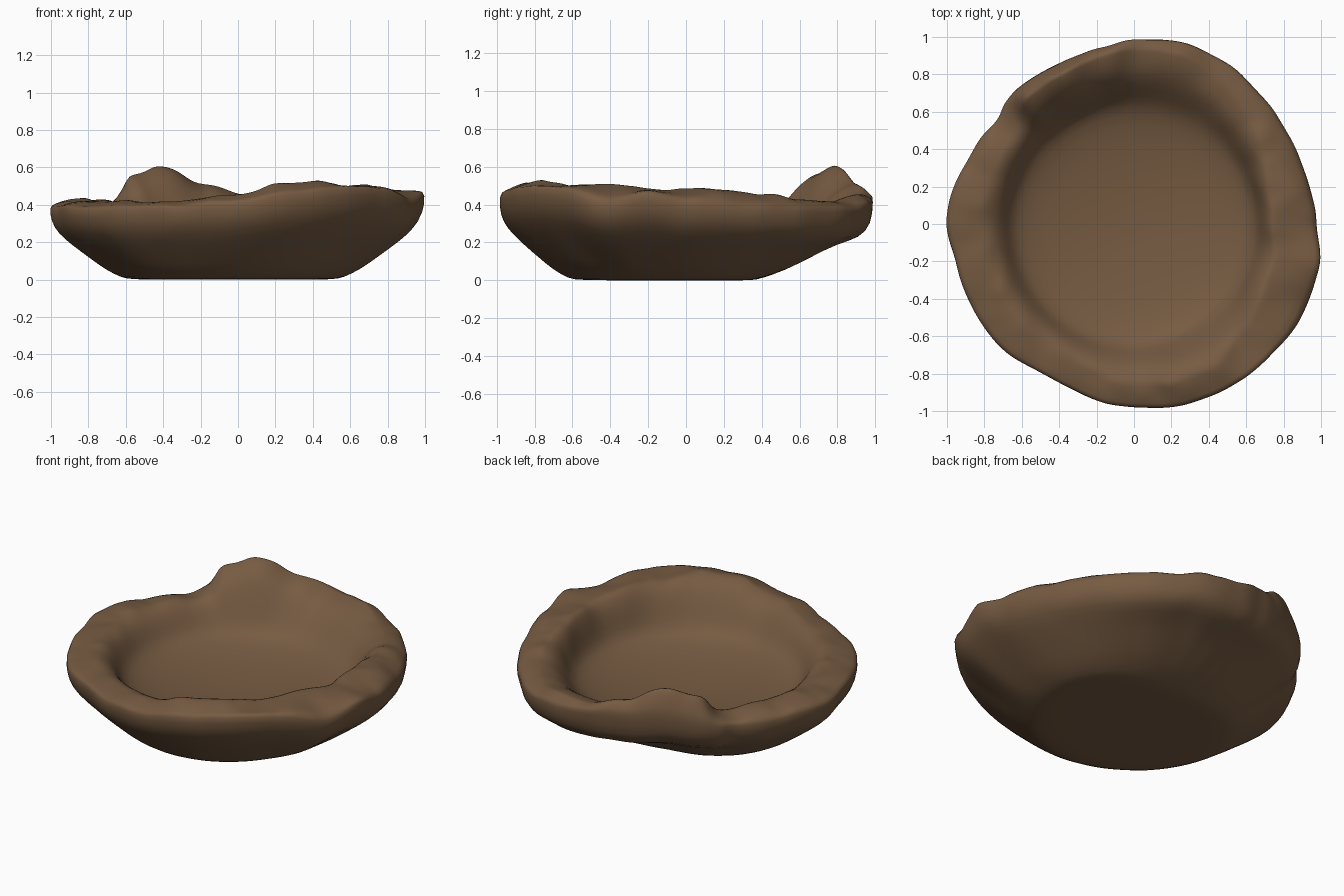
import bpy, bmesh, math
from mathutils import Vector, noise

cube = bpy.data.objects.get("Cube")
if cube:
    bpy.data.objects.remove(cube, do_unlink=True)

# Brown clay
clay = bpy.data.materials.new("brown_clay")
clay.use_nodes = True
clay.diffuse_color = (0.18, 0.104, 0.054, 1)
clay.node_tree.nodes["Principled BSDF"].inputs["Base Color"].default_value = clay.diffuse_color
clay.node_tree.nodes["Principled BSDF"].inputs["Roughness"].default_value = 0.9

# Uneven rim: angle, outer radius, outer height, crest radius, crest height
RIM = [
    (0, .98, .41, .74, .49), (15, .96, .39, .75, .49), (30, .96, .38, .79, .46),
    (45, .97, .37, .83, .42), (60, 1.0, .38, .89, .42), (75, 1.01, .41, .93, .45),
    (90, .99, .43, .93, .46), (100, .96, .43, .91, .51), (117, .95, .46, .88, .60),
    (132, .96, .42, .88, .55), (137, .95, .39, .82, .43), (142, .92, .38, .80, .42),
    (153, .95, .38, .79, .43), (180, 1.01, .39, .80, .42), (192, .98, .39, .79, .42),
    (220, .98, .38, .79, .42), (240, .94, .39, .79, .42), (270, .985, .42, .84, .45),
    (285, 1.01, .47, .86, .51), (300, 1.02, .50, .86, .53), (315, 1.02, .50, .82, .51),
    (334, 1.03, .42, .77, .51), (348, 1.02, .46, .77, .48), (360, .98, .41, .74, .49),
]
SEGMENTS = 120


def rim_at(deg):
    for a, b in zip(RIM, RIM[1:]):
        if a[0] <= deg <= b[0]:
            t = (deg - a[0]) / (b[0] - a[0])
            t = t * t * (3 - 2 * t)
            return [p + (q - p) * t for p, q in zip(a[1:], b[1:])]


def section(deg):
    """Radius, height and roughness from the base centre over the rim to the floor."""
    outer, low, crest, top = rim_at(deg)
    back = max(0, math.sin(math.radians(deg))) ** 2
    left = max(0, math.cos(math.radians(deg))) ** 2
    base = .62 - .22 * back - .06 * left
    pts = [(.25, 0, 0), (base - .05, 0, 0), (base, .01, 0)]
    # Outer wall, bulging out to an edge that hangs lower at the back
    for f, h in ((.22, .13), (.45, .3), (.68, .47), (.88, .64 - .1 * back),
                 (.98, .8 - .1 * back), (1, 1)):
        pts.append((base + (outer - base) * f, low * h, f * .5))
    # Rounded lip sloping up to the inner crest
    pts += [(outer + (crest - outer) * f, low + (top - low) * h, 1)
            for f, h in ((.12, .35), (.5, .8), (.85, 1), (1, 1))]
    # Rounded inner wall, steepest near the floor
    foot = min(.65, crest - .05)
    pts += [(crest + (foot - crest) * f, top + (.26 - top) * h, 1 - f)
            for f, h in ((.25, .08), (.5, .26), (.75, .6), (1, 1))]
    # Dished floor
    pts += [(foot * f, h, 0) for f, h in ((.9, .225), (.75, .195), (.5, .168), (.2, .152))]
    return pts


# Bowl swept around, with a hand-worked surface
bm = bmesh.new()
columns = []
for i in range(SEGMENTS):
    deg = 360 * i / SEGMENTS
    c, s = math.cos(math.radians(deg)), math.sin(math.radians(deg))
    column = []
    for r, z, rough in section(deg):
        p = Vector((r * c, r * s, z))
        bump = rough * (.02 * noise.noise(p * 5) + .014 * noise.noise(p * 11))
        p += Vector((c * bump * .6, s * bump * .6, bump))
        column.append(bm.verts.new(p))
    columns.append(column)
under = bm.verts.new((0, 0, 0))
floor = bm.verts.new((0, 0, .15))
for i, a in enumerate(columns):
    b = columns[(i + 1) % SEGMENTS]
    bm.faces.new((under, b[0], a[0]))
    bm.faces.new((floor, a[-1], b[-1]))
    for j in range(len(a) - 1):
        bm.faces.new((a[j], b[j], b[j + 1], a[j + 1]))
bmesh.ops.recalc_face_normals(bm, faces=bm.faces)

mesh = bpy.data.meshes.new("clay_bowl")
bm.to_mesh(mesh)
bm.free()
mesh.materials.append(clay)
bowl = bpy.data.objects.new("clay_bowl", mesh)
bpy.context.collection.objects.link(bowl)
bpy.context.view_layer.objects.active = bowl
bowl.select_set(True)
bpy.ops.object.shade_smooth()
smooth = bowl.modifiers.new("soften", "SUBSURF")
smooth.levels = smooth.render_levels = 1
